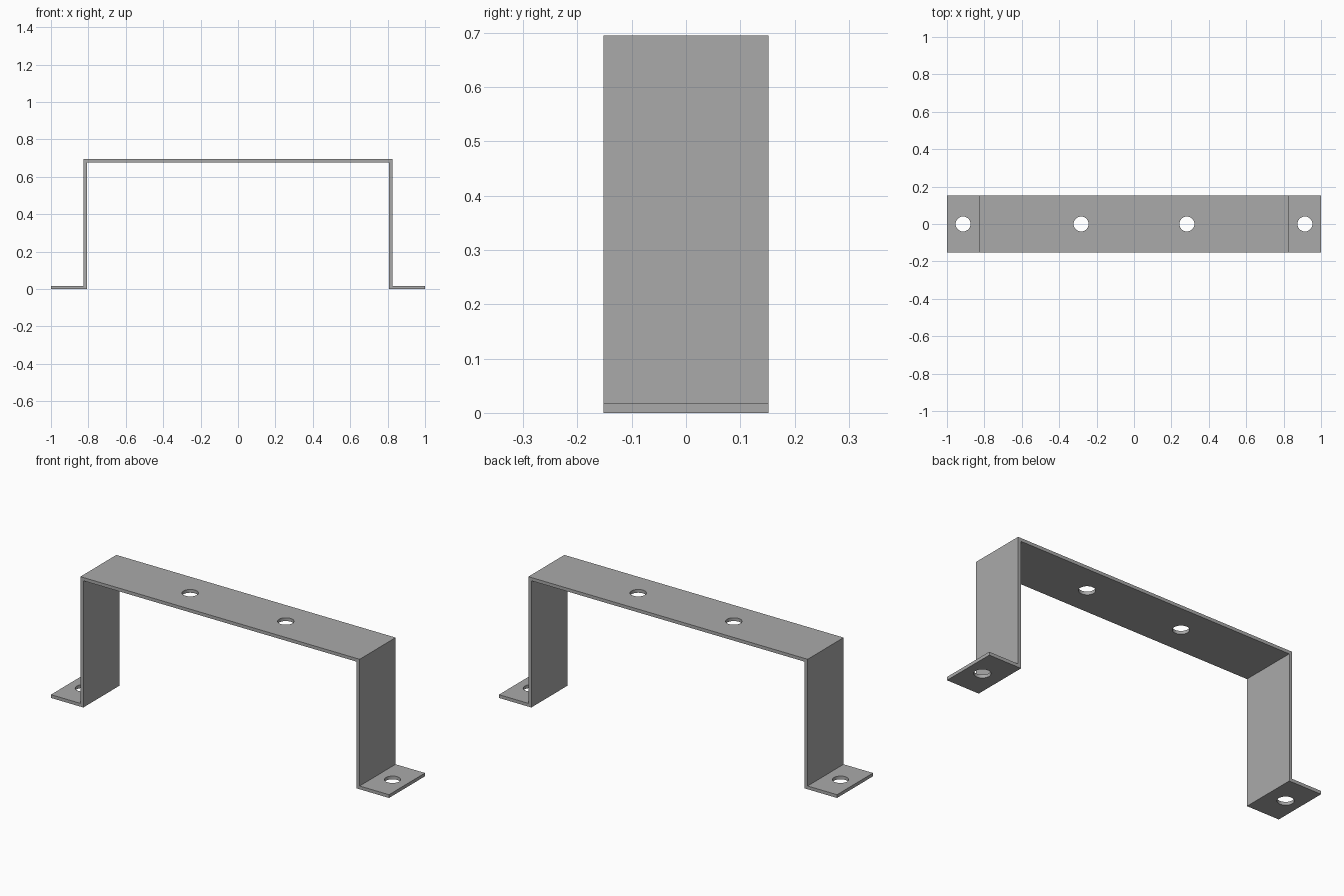
import bpy
import bmesh
import math
from mathutils import Vector

cube = bpy.data.objects.get("Cube")
if cube:
    bpy.data.objects.remove(cube, do_unlink=True)

# Main dimensions
WIDTH, HEIGHT, THICK = 0.304, 0.695, 0.0175
LEG_X = 0.826
HOLE_R = 0.04

steel = bpy.data.materials.new("grey steel")
steel.use_nodes = True
colour = (0.4, 0.4, 0.4, 1)
steel.diffuse_color = colour
steel.node_tree.nodes["Principled BSDF"].inputs["Base Color"].default_value = colour


def add_object(name, bm):
    bmesh.ops.recalc_face_normals(bm, faces=bm.faces)
    mesh = bpy.data.meshes.new(name)
    bm.to_mesh(mesh)
    bm.free()
    mesh.materials.append(steel)
    obj = bpy.data.objects.new(name, mesh)
    bpy.context.collection.objects.link(obj)
    return obj


# Bent strip: half the outline, mirrored, then extruded along its width
inner = LEG_X - THICK
outer_side = [(LEG_X, HEIGHT), (LEG_X, THICK), (1, THICK)]
inner_side = [(1, 0), (inner, 0), (inner, HEIGHT - THICK)]
half = outer_side + inner_side
outline = half + [(-x, z) for x, z in reversed(half)]
bm = bmesh.new()
face = bm.faces.new([bm.verts.new((x, -WIDTH / 2, z)) for x, z in outline])
side = bmesh.ops.extrude_face_region(bm, geom=[face], use_keep_orig=True)
moved = [v for v in side["geom"] if isinstance(v, bmesh.types.BMVert)]
bmesh.ops.translate(bm, vec=Vector((0, WIDTH, 0)), verts=moved)
bracket = add_object("bracket", bm)

# Screw holes through the feet and the top plate
bm = bmesh.new()
for x, z in ((0.914, THICK / 2), (0.283, HEIGHT - THICK / 2)):
    for sign in (-1, 1):
        made = bmesh.ops.create_cone(bm, cap_ends=True, segments=48, radius1=HOLE_R,
                                     radius2=HOLE_R, depth=THICK * 4)
        bmesh.ops.translate(bm, vec=Vector((sign * x, 0, z)), verts=made["verts"])
cutter = add_object("hole_cutter", bm)
cutter.hide_render = True

cut = bracket.modifiers.new("screw holes", "BOOLEAN")
cut.operation = "DIFFERENCE"
cut.solver = "EXACT"
cut.object = cutter

bpy.ops.object.select_all(action="DESELECT")
bracket.select_set(True)
bpy.context.view_layer.objects.active = bracket
bpy.ops.object.modifier_apply(modifier=cut.name)
bpy.data.objects.remove(cutter, do_unlink=True)
bpy.ops.object.shade_smooth_by_angle(angle=math.radians(30))
